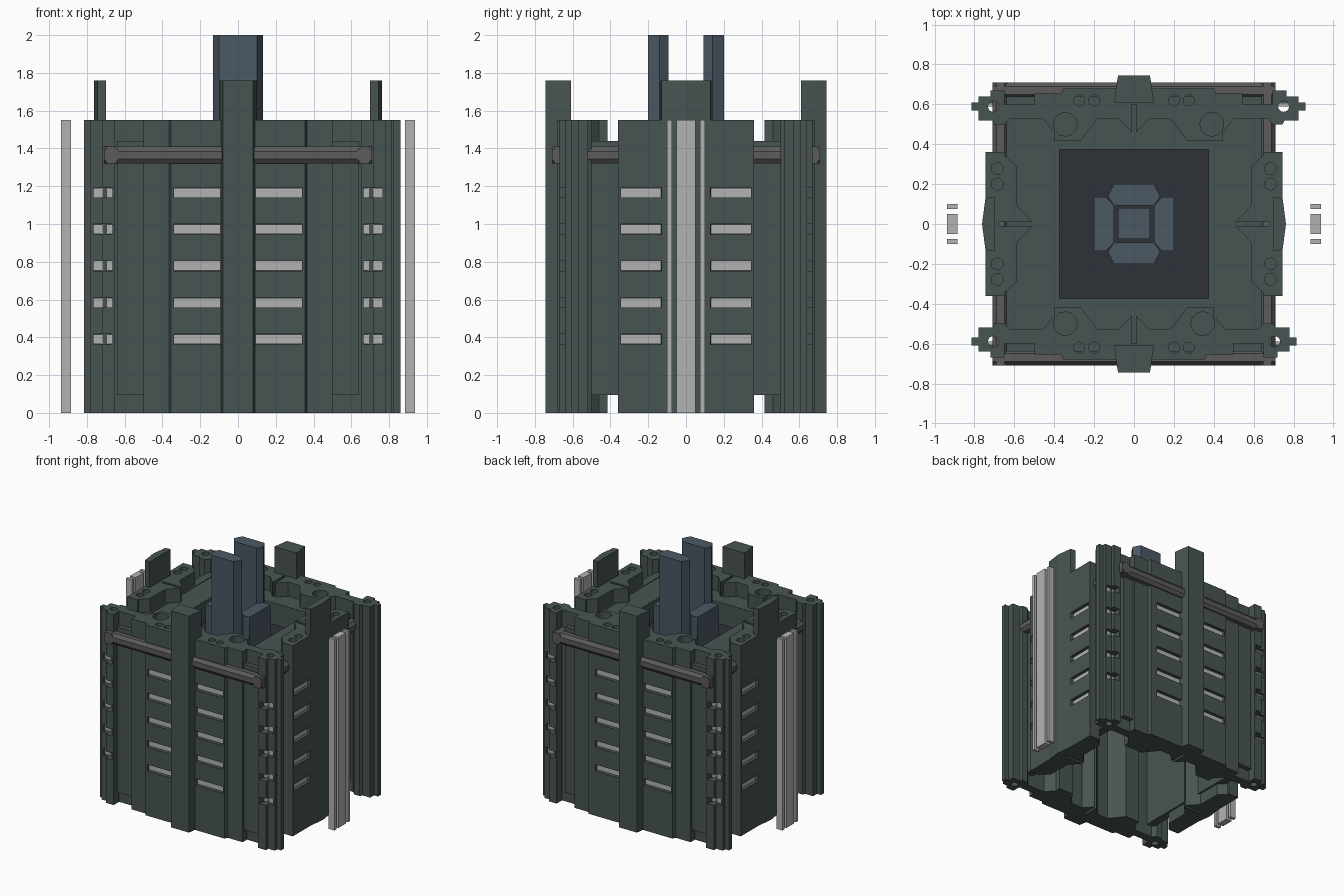
import bpy, bmesh, math

if "Cube" in bpy.data.objects:
    bpy.data.objects.remove(bpy.data.objects["Cube"])

def material(name, rgb):
    m = bpy.data.materials.new(name)
    m.diffuse_color = (*rgb, 1)
    m.use_nodes = True
    m.node_tree.nodes["Principled BSDF"].inputs["Base Color"].default_value = m.diffuse_color
    return m

GREEN = material("green_metal", (0.064, 0.09, 0.084))
BLUE = material("blue_metal", (0.07, 0.098, 0.127))
DARK = material("dark_floor", (0.027, 0.032, 0.038))
LIGHT = material("pale_strip", (0.45, 0.45, 0.45))
PIPE = material("pipe_grey", (0.11, 0.105, 0.105))

def finish(name, bm, mat):
    bmesh.ops.recalc_face_normals(bm, faces=bm.faces[:])
    me = bpy.data.meshes.new(name)
    bm.to_mesh(me)
    bm.free()
    ob = bpy.data.objects.new(name, me)
    bpy.context.collection.objects.link(ob)
    if mat:
        me.materials.append(mat)
    return ob

def add_prism(bm, pts, z0, z1):
    lo = [bm.verts.new((x, y, z0)) for x, y in pts]
    hi = [bm.verts.new((x, y, z1)) for x, y in pts]
    bm.faces.new(lo[::-1])
    bm.faces.new(hi)
    n = len(pts)
    for i in range(n):
        j = (i + 1) % n
        bm.faces.new((lo[i], lo[j], hi[j], hi[i]))

def prism(name, pts, z0, z1, mat):
    bm = bmesh.new()
    add_prism(bm, pts, z0, z1)
    return finish(name, bm, mat)

def rect(x0, x1, y0, y1):
    return [(x0, y0), (x1, y0), (x1, y1), (x0, y1)]

def circle(cx, cy, r, n=12):
    return [(cx + r * math.cos(2 * math.pi * i / n), cy + r * math.sin(2 * math.pi * i / n)) for i in range(n)]

def mirrored(half):
    return half + [(-u, v) for u, v in reversed(half)]

def cut(ob, cutter):
    cutter.hide_render = True
    mod = ob.modifiers.new("cut", 'BOOLEAN')
    mod.object = cutter
    mod.solver = 'EXACT'
    bpy.context.view_layer.objects.active = ob
    bpy.ops.object.modifier_apply(modifier=mod.name)
    bpy.data.objects.remove(cutter, do_unlink=True)

SLOT_Z = [0.39 + 0.194 * i for i in range(5)]
TOP = 1.55

# Half profiles: u along the wall, v outward from the centre
LONG = [(0.01, 0.60), (0.01, 0.46), (0.08, 0.53), (0.18, 0.53), (0.27, 0.415), (0.40, 0.415),
        (0.40, 0.46), (0.46, 0.53), (0.62, 0.53), (0.65, 0.50), (0.70, 0.50), (0.71, 0.52),
        (0.78, 0.52), (0.78, 0.57), (0.815, 0.57), (0.815, 0.61), (0.78, 0.61), (0.78, 0.64),
        (0.72, 0.64), (0.72, 0.67), (0.65, 0.67), (0.65, 0.60), (0.50, 0.60), (0.50, 0.655),
        (0.365, 0.655), (0.355, 0.68), (0.08, 0.68)]
SIDE = [(0.01, 0.68), (0.01, 0.51), (0.095, 0.59), (0.29, 0.59), (0.32, 0.62), (0.345, 0.65),
        (0.36, 0.65), (0.36, 0.745)]

# name, mapping, profile, slots (u0,u1,outer v), holes (u,v,r,depth), column, shift of +u end
COL_LONG = [(0.10, 0.61), (0.09, 0.68), (0.08, 0.745)]
COL_SIDE = [(0.135, 0.70), (0.13, 0.745), (0.0, 0.762)]
SLOTS_L = [(0.06, 0.34, 0.68), (0.665, 0.765, 0.64)]
SLOTS_S = [(0.13, 0.345, 0.745)]
HOLES_L = [(0.345, 0.50, 0.06, 0.2), (0.20, 0.62, 0.028, 0.12), (0.275, 0.62, 0.028, 0.12), (0.705, 0.59, 0.028, 2)]
HOLES_S = [(0.20, 0.685, 0.03, 0.12), (0.278, 0.685, 0.03, 0.12)]
WALLS = [
    ("front", lambda u, v: (u, -v), LONG, SLOTS_L, HOLES_L, COL_LONG, 0),
    ("back", lambda u, v: (u, v), LONG, SLOTS_L, HOLES_L, COL_LONG, 0.045),
    ("right", lambda u, v: (v, u), SIDE, SLOTS_S, HOLES_S, COL_SIDE, 0),
    ("left", lambda u, v: (-v, u), SIDE, SLOTS_S, HOLES_S, COL_SIDE, 0),
]

for name, place, half, slots, holes, col, shift in WALLS:
    def put(pts):
        return [place(u + (shift if u > 0.3 else 0), v) for u, v in pts]
    # Wall slab
    wall = prism(name + "_wall", put(mirrored(half)), 0, TOP, GREEN)
    cutter, lights = bmesh.new(), bmesh.new()
    for s in (-1, 1):
        # Slots with pale lights inside
        for u0, u1, v in slots:
            d = shift if s > 0 and u0 > 0.5 else 0
            a, b = sorted((s * u0 + d, s * u1 + d))
            for z in SLOT_Z:
                box = [place(*p) for p in rect(a, b, v - 0.035, v + 0.05)]
                add_prism(cutter, box, z - 0.027, z + 0.027)
                lamp = [place(*p) for p in rect(a, b, v - 0.05, v - 0.025)]
                add_prism(lights, lamp, z - 0.025, z + 0.025)
        # Bolt holes in the top
        for u, v, r, depth in holes:
            d = shift if s > 0 and u > 0.3 else 0
            pts = [place(*p) for p in circle(s * u + d, v, r)]
            add_prism(cutter, pts, TOP - depth, TOP + 0.1)
    cut(wall, finish(name + "_cutter", cutter, None))
    finish(name + "_slot_lights", lights, LIGHT)
    # Central column
    pts = mirrored(col)
    if col is COL_SIDE:
        pts.pop(3)
    prism(name + "_column", [place(*p) for p in pts], 0, 1.76, GREEN)

    # Octagonal pipe running around the block
    bm = bmesh.new()
    section = [(0.71, 1.345), (0.71, 1.385), (0.69, 1.41), (0.65, 1.41),
               (0.63, 1.385), (0.63, 1.345), (0.65, 1.32), (0.69, 1.32)]
    ends = [[bm.verts.new((*place(u, v), z)) for v, z in section] for u in (-0.71, 0.71)]
    bm.faces.new(ends[0])
    bm.faces.new(ends[1])
    for i in range(8):
        j = (i + 1) % 8
        bm.faces.new((ends[0][i], ends[0][j], ends[1][j], ends[1][i]))
    finish(name + "_pipe", bm, PIPE)

# Inner shell behind the walls and deck with square well
def frame(name, outer, inner, z0, z1):
    ob = prism(name, rect(-outer, outer, -outer, outer), z0, z1, GREEN)
    cut(ob, prism("frame_cutter", rect(-inner, inner, -inner, inner), z0 - 1, z1 + 1, None))

frame("inner_shell", 0.64, 0.575, 0.095, 1.44)
frame("deck", 0.60, 0.373, 1.25, 1.435)
prism("well_floor", rect(-0.39, 0.39, -0.39, 0.39), 1.20, 1.26, DARK)

# Central core: square post, two tall pillars, two short blocks
prism("core_post", rect(-0.08, 0.08, -0.075, 0.08), 1.25, 1.45, BLUE)
block = mirrored([(0.10, 0.092), (0.132, 0.14), (0.10, 0.20)])
stub = mirrored([(0.09, 0.10), (0.135, 0.14), (0.135, 0.20)])
for s, a, b in ((-1, "front", "left"), (1, "back", "right")):
    prism(a + "_pillar", [(u, s * v) for u, v in block], 1.25, 2.0, BLUE)
    prism(b + "_block", [(s * v, u) for u, v in stub], 1.25, 1.55, BLUE)

# Detached pale strips beside the left and right walls
for s, side in ((-1, "left"), (1, "right")):
    for i, (y0, y1) in enumerate(((-0.10, -0.075), (-0.05, 0.05), (0.075, 0.10))):
        x0, x1 = sorted((s * 0.885, s * 0.937))
        prism(f"{side}_strip_{i + 1}", rect(x0, x1, y0, y1), 0, TOP, LIGHT)
